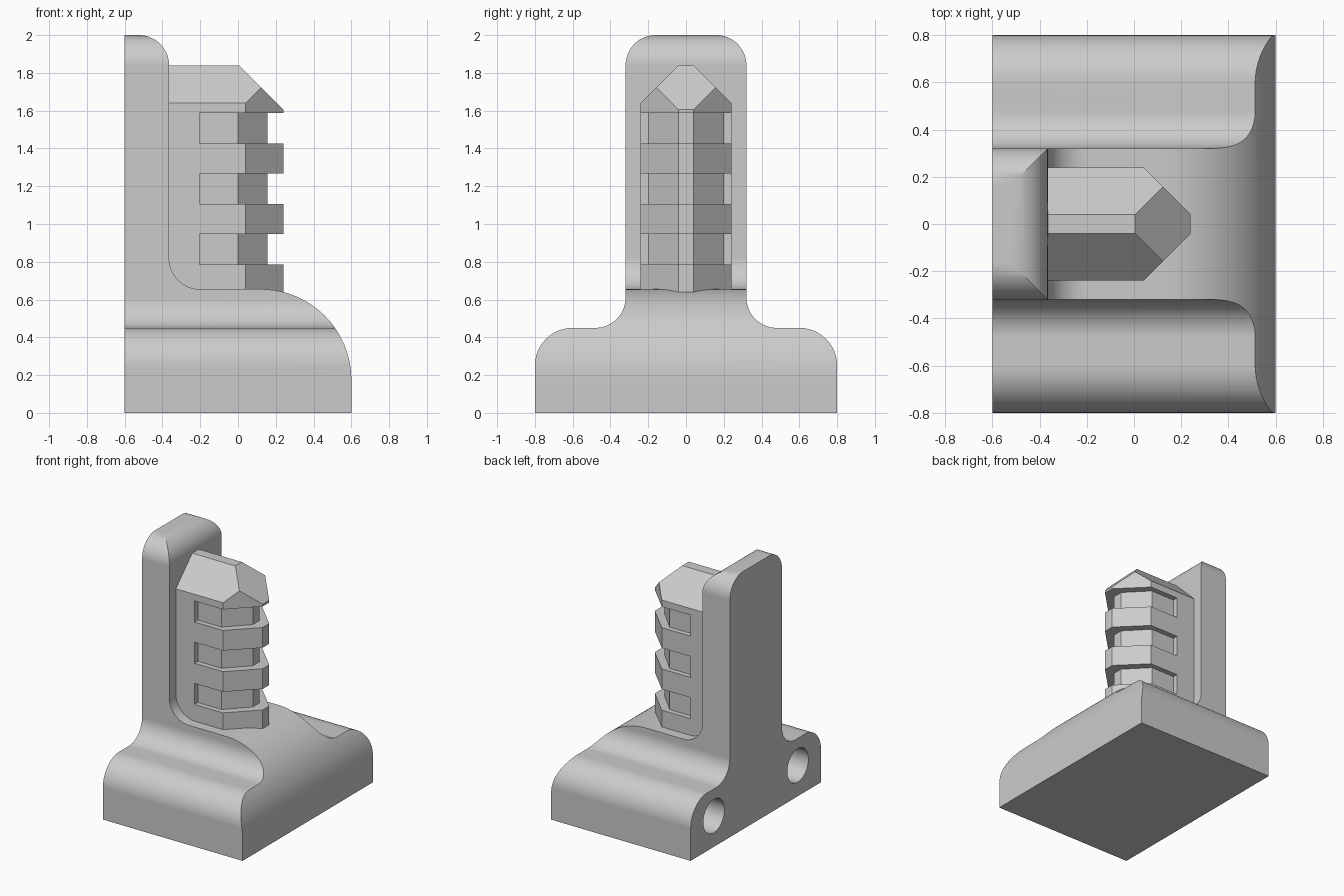
import bpy, bmesh, math
from mathutils import Vector

if "Cube" in bpy.data.objects:
    bpy.data.objects.remove(bpy.data.objects["Cube"])

grey = bpy.data.materials.new("light grey")
grey.use_nodes = True
GREY = (0.6, 0.6, 0.6, 1)
grey.diffuse_color = GREY
grey.node_tree.nodes["Principled BSDF"].inputs["Base Color"].default_value = GREY


def arc(cx, cy, r, start, end, n=20):
    """Points along a circular arc, angles in degrees."""
    angles = [math.radians(start + (end - start) * i / n) for i in range(n + 1)]
    return [(cx + r * math.cos(a), cy + r * math.sin(a)) for a in angles]


def prism(name, points, place, low, high, cuts=()):
    """Extrude a 2D outline from low to high, then trim it with planes."""
    bm = bmesh.new()
    face = bm.faces.new([bm.verts.new(place(u, v, low)) for u, v in points])
    ext = bmesh.ops.extrude_face_region(bm, geom=[face])["geom"]
    shift = Vector(place(0, 0, high)) - Vector(place(0, 0, low))
    bmesh.ops.translate(bm, vec=shift, verts=[g for g in ext if isinstance(g, bmesh.types.BMVert)])
    for co, normal in cuts:
        geom = bm.verts[:] + bm.edges[:] + bm.faces[:]
        cut = bmesh.ops.bisect_plane(bm, geom=geom, plane_co=co, plane_no=normal, clear_outer=True)
        edges = [g for g in cut["geom_cut"] if isinstance(g, bmesh.types.BMEdge)]
        bmesh.ops.contextual_create(bm, geom=edges)
    bmesh.ops.recalc_face_normals(bm, faces=bm.faces[:])
    mesh = bpy.data.meshes.new(name)
    bm.to_mesh(mesh)
    bm.free()
    mesh.materials.append(grey)
    obj = bpy.data.objects.new(name, mesh)
    bpy.context.collection.objects.link(obj)
    return obj


def activate(obj):
    bpy.ops.object.select_all(action="DESELECT")
    obj.select_set(True)
    bpy.context.view_layer.objects.active = obj


def boolean(obj, tool, operation):
    mod = obj.modifiers.new(operation.lower(), "BOOLEAN")
    mod.operation, mod.object, mod.solver = operation, tool, "EXACT"
    activate(obj)
    bpy.ops.object.modifier_apply(modifier=mod.name)
    bpy.data.objects.remove(tool)


def along_x(u, v, w):
    return (w, u, v)


def along_y(u, v, w):
    return (u, w, v)


def along_z(u, v, w):
    return (u, v, w)


# Base and upright: side outline crossed with end outline
half = [(0.8, 0)] + arc(0.6, 0.25, 0.2, 0, 90) + arc(0.48, 0.61, 0.16, 270, 180) \
    + arc(0.16, 1.84, 0.16, 0, 90)
end_outline = half + [(-y, z) for y, z in reversed(half)]
side_outline = [(-0.6, 0), (0.6, 0)] + arc(0.12, 0.175, 0.48, 0, 90, 32) \
    + arc(-0.2, 0.82, 0.165, 270, 180) + arc(-0.525, 1.84, 0.16, 0, 90) + [(-0.6, 2)]
base = prism("base_and_upright", side_outline, along_y, -1, 1)
boolean(base, prism("end_tool", end_outline, along_x, -0.6, 0.7), "INTERSECT")

# Blind round holes in the back of the base
for side in (-1, 1):
    circle = arc(side * 0.515, 0.24, 0.13, 0, 360, 40)[:-1]
    boolean(base, prism("hole_tool", circle, along_x, -0.7, 0), "DIFFERENCE")
activate(base)
bpy.ops.object.shade_smooth_by_angle(angle=math.radians(25))
weighted = base.modifiers.new("flat_face_normals", "WEIGHTED_NORMAL")
weighted.keep_sharp = True

# Toothed post with chamfered front edges and a faceted top
post_half = [(-0.45, 0.24), (0.04, 0.24), (0.24, 0.04)]
post_outline = post_half + [(x, -y) for x, y in reversed(post_half)]
top_cuts = [((0, 0.04, 1.84), (0, 1, 1)), ((0, -0.04, 1.84), (0, -1, 1)),
            ((0.005, 0, 1.84), (1, 0, 1))]
post = prism("toothed_post", post_outline, along_z, 0.5, 1.84, top_cuts)

# Notches wrapping round the front of the post
notch_half = [(-0.205, 0.4), (-0.205, 0.2), (0, 0.2), (0.155, 0.04)]
notch_outline = notch_half + [(x, -y) for x, y in reversed(notch_half)] + [(0.4, -0.4), (0.4, 0.4)]
for i in range(3):
    z = 0.785 + i * 0.32
    boolean(post, prism("notch_tool", notch_outline, along_z, z, z + 0.163), "DIFFERENCE")
